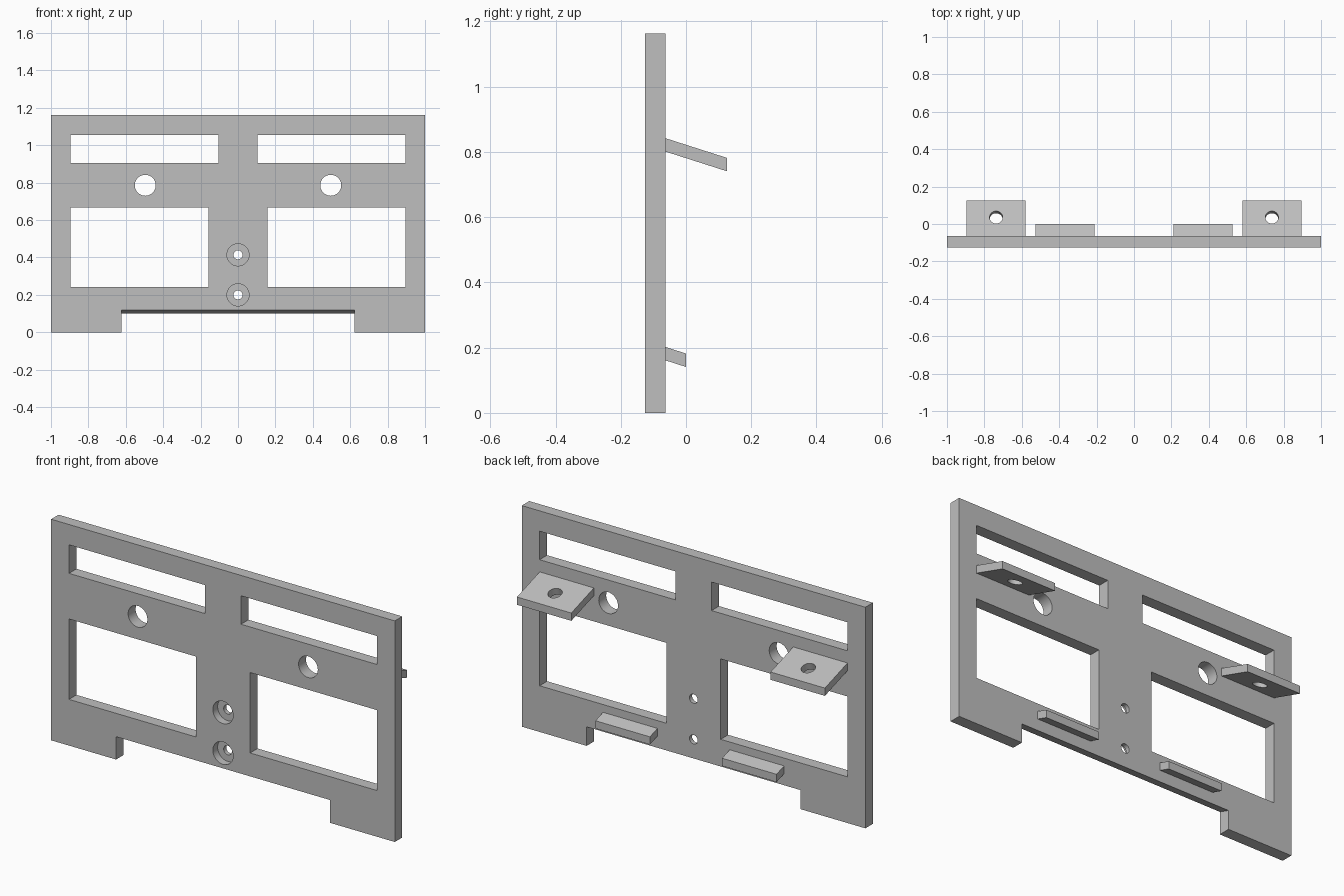
import bpy
import bmesh
import math
from mathutils import Matrix

cube = bpy.data.objects.get("Cube")
if cube:
    bpy.data.objects.remove(cube, do_unlink=True)

FRONT, BACK = -0.125, -0.063
HEIGHT = 1.163
SLOPE = 0.32                      # drop per unit of depth on all slanted parts
TILT = math.atan(SLOPE)

grey = bpy.data.materials.new("plain grey")
grey.use_nodes = True
colour = (0.52, 0.52, 0.52, 1)
grey.diffuse_color = colour
grey.node_tree.nodes["Principled BSDF"].inputs["Base Color"].default_value = colour


def add_object(name, bm):
    bmesh.ops.recalc_face_normals(bm, faces=bm.faces)
    mesh = bpy.data.meshes.new(name)
    bm.to_mesh(mesh)
    bm.free()
    mesh.materials.append(grey)
    obj = bpy.data.objects.new(name, mesh)
    bpy.context.collection.objects.link(obj)
    return obj


def slab(name, x0, x1, profile):
    """Extrude a closed (y, z) profile from x0 to x1."""
    bm = bmesh.new()
    face = bm.faces.new([bm.verts.new((x0, y, z)) for y, z in profile])
    moved = bmesh.ops.extrude_face_region(bm, geom=[face])["geom"]
    verts = [v for v in moved if isinstance(v, bmesh.types.BMVert)]
    bmesh.ops.translate(bm, verts=verts, vec=(x1 - x0, 0, 0))
    return add_object(name, bm)


def box(name, x0, x1, y0, y1, z0, z1):
    return slab(name, x0, x1, [(y0, z0), (y1, z0), (y1, z1), (y0, z1)])


def rod(name, centre, radius, length, angle):
    """Cylinder whose axis is turned from z about x by angle."""
    bm = bmesh.new()
    bmesh.ops.create_cone(bm, cap_ends=True, segments=48, radius1=radius,
                          radius2=radius, depth=length,
                          matrix=Matrix.Translation(centre) @ Matrix.Rotation(angle, 4, 'X'))
    return add_object(name, bm)


def cut(target, cutter):
    mod = target.modifiers.new("cut", 'BOOLEAN')
    mod.operation = 'DIFFERENCE'
    mod.solver = 'EXACT'
    mod.object = cutter
    graph = bpy.context.evaluated_depsgraph_get()
    mesh = bpy.data.meshes.new_from_object(target.evaluated_get(graph))
    target.modifiers.clear()
    target.data = mesh
    bpy.data.objects.remove(cutter, do_unlink=True)


def smooth(obj):
    bpy.ops.object.select_all(action='DESELECT')
    obj.select_set(True)
    bpy.context.view_layer.objects.active = obj
    bpy.ops.object.shade_smooth_by_angle(angle=math.radians(30))


# Upright panel with windows and sight holes
panel = box("panel", -1, 1, FRONT, BACK, 0, HEIGHT)
mid = (FRONT + BACK) / 2
for side in (-1, 1):
    for inner, z0, z1 in ((0.105, 0.906, 1.056), (0.158, 0.243, 0.666)):
        x0, x1 = sorted((side * inner, side * 0.896))
        cut(panel, box("window_cutter", x0, x1, FRONT - 0.1, BACK + 0.1, z0, z1))
    cut(panel, rod("hole_cutter", (side * 0.496, mid, 0.786), 0.056, 0.3, math.pi / 2))

# Counterbored screw holes
for z in (0.2, 0.414):
    cut(panel, rod("bore_cutter", (0, FRONT, z), 0.059, 0.08, math.pi / 2))
    cut(panel, rod("screw_cutter", (0, mid, z), 0.024, 0.3, math.pi / 2))

# Bottom notch with a slanted top
y0, y1 = FRONT - 0.1, BACK + 0.1
top = 0.12
cut(panel, slab("notch_cutter", -0.622, 0.622,
                [(y0, -0.1), (y1, -0.1),
                 (y1, top - SLOPE * (y1 - FRONT)), (y0, top - SLOPE * (y0 - FRONT))]))
smooth(panel)

# Slanted rear tabs: drilled upper pair and short lower pair
for side, label in ((1, "left"), (-1, "right")):
    for kind, xa, xb, y, z in (("upper", 0.58, 0.896, 0.125, 0.842),
                               ("lower", 0.21, 0.527, 0.0, 0.202)):
        x0, x1 = sorted((side * xa, side * xb))
        drop = SLOPE * (y - BACK)
        tab = slab(f"{label}_{kind}_tab", x0, x1,
                   [(BACK, z - 0.041), (y, z - 0.041 - drop), (y, z - drop), (BACK, z)])
        if kind == "upper":
            cy = 0.03
            cz = z - 0.02 - SLOPE * (cy - BACK)
            cut(tab, rod("tab_hole_cutter", (side * 0.737, cy, cz), 0.035, 0.3, -TILT))
        smooth(tab)
